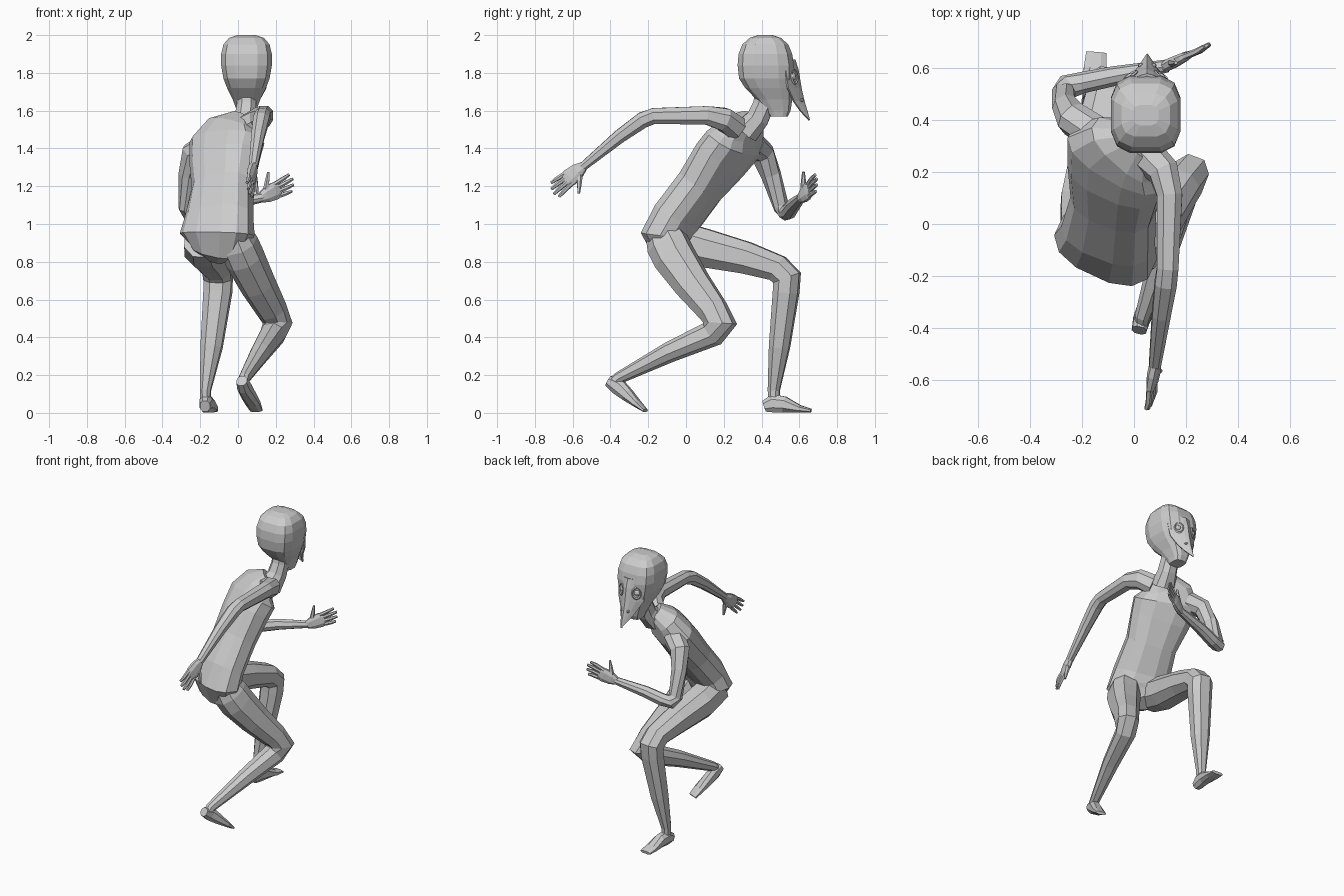
import bpy, bmesh, math
from mathutils import Vector as V


def loft(name, rings, hint=None, axis=None, sides=8, box=0.85):
    """Skin of elliptical rings (x, y, z, half width, half depth) along a path."""
    pts = [V(r[:3]) for r in rings]
    n = len(pts)
    if hint is None:                       # bend plane normal
        hint = (pts[1] - pts[0]).cross(pts[-1] - pts[-2])
    bm = bmesh.new()
    loops = []
    for k, r in enumerate(rings):
        d0 = (pts[max(k, 1)] - pts[max(k, 1) - 1]).normalized()
        j = min(k, n - 2)
        d1 = (pts[j + 1] - pts[j]).normalized()
        t = V(axis) if axis else (d0 + d1).normalized()
        h = V(hint[k]) if isinstance(hint, list) else V(hint)
        lat = (h - t * h.dot(t)).normalized()
        fwd = t.cross(lat)
        miter = 1 if axis else min(1.2, 1 / max(0.3, t.dot(d1)))
        loop = []
        for i in range(sides):
            a = 2 * math.pi * (i + 0.5) / sides
            c, s = math.cos(a), math.sin(a)
            c = math.copysign(abs(c) ** box, c)
            s = math.copysign(abs(s) ** box, s)
            b = r[4] if len(r) > 4 else r[3]
            loop.append(bm.verts.new(pts[k] + lat * c * r[3] + fwd * s * b * miter))
        loops.append(loop)
    for A, B in zip(loops, loops[1:]):
        for i in range(sides):
            q = (i + 1) % sides
            bm.faces.new((A[i], A[q], B[q], B[i]))
    bm.faces.new(loops[0])
    bm.faces.new(loops[-1])
    return finish(name, bm)


def finish(name, bm):
    bmesh.ops.recalc_face_normals(bm, faces=bm.faces)
    me = bpy.data.meshes.new(name)
    bm.to_mesh(me)
    bm.free()
    ob = bpy.data.objects.new(name, me)
    bpy.context.collection.objects.link(ob)
    return ob


def hand(side, wrist, along, across, thumb):
    """Palm, four slightly spread fingers and a thumb."""
    w, d, a = V(wrist), V(along).normalized(), V(across).normalized()
    n = d.cross(a).normalized()
    loft(side + "_palm", [(*(w + d * s), hw, ht) for s, hw, ht in
         ((-0.01, .026, .022), (.03, .042, .024), (.085, .05, .019), (.115, .042, .012))],
         hint=a)
    for i in range(4):
        u = i - 1.5
        base = w + d * .095 + a * u * .022
        dirn = (d + a * u * .075).normalized()
        length = (.085, .105, .112, .10)[i]
        loft(f"{side}_finger_{i + 1}", [(*base, .0125), (*(base + dirn * length * .6 + n * .004), .0115),
             (*(base + dirn * length), .008)], hint=a, sides=6)
    t = V(thumb).normalized()
    base = w + d * .035 + a * .024
    loft(side + "_thumb", [(*base, .017), (*(base + t * .05), .013), (*(base + t * .10), .007)],
         hint=n, sides=6)


# Torso: leaning forward, twisted, shoulders rolled
hips, ribs = (.9, -.42, 0), (.87, -.44, .18)
loft("torso", [(-.115, -.03, .825, .06, .05), (-.11, -.07, .87, .14, .095),
               (-.11, -.09, .945, .205, .115), (-.10, -.045, 1.04, .185, .115),
               (-.08, .075, 1.2, .168, .115), (-.068, .18, 1.34, .198, .12),
               (-.058, .255, 1.43, .215, .115), (-.03, .285, 1.50, .165, .09),
               (.02, .32, 1.55, .075, .06)],
     hint=[hips] * 4 + [(.9, -.44, .06)] + [ribs] * 4, sides=12, box=.8)
loft("neck", [(.02, .32, 1.49, .08, .075), (.04, .38, 1.56, .06, .063),
              (.045, .41, 1.63, .054, .06), (.045, .43, 1.72, .055, .06)], hint=(1, 0, 0))

# Head
cx = .045
head = [(1.57, .044, .44, .54), (1.60, .052, .42, .555), (1.66, .075, .37, .565),
        (1.72, .105, .31, .572), (1.77, .125, .278, .575), (1.84, .137, .27, .575),
        (1.90, .137, .275, .565), (1.95, .125, .295, .545), (1.985, .095, .335, .505),
        (2.0, .05, .38, .46)]
loft("head", [(cx, (a + b) / 2, z, w, (b - a) / 2) for z, w, a, b in head],
     hint=(1, 0, 0), axis=(0, 0, 1), sides=12, box=.62)

# Beaked mask: curved sheet running down to a point
bm = bmesh.new()
rows = []
for z, hw, y, drop in ((1.87, .07, .58, .025), (1.81, .11, .598, .07), (1.72, .10, .612, .07),
                       (1.65, .062, .628, .055), (1.60, .035, .643, .035), (1.55, .004, .657, .003)):
    rows.append([bm.verts.new((cx + .006 + u * hw, y - drop * abs(u) ** 1.3, z))
                 for u in (-1, -.6, -.25, 0, .25, .6, 1)])
for A, B in zip(rows, rows[1:]):
    for i in range(6):
        bm.faces.new((A[i], A[i + 1], B[i + 1], B[i]))
mask = finish("beak_mask", bm)
mod = mask.modifiers.new("thickness", "SOLIDIFY")
mod.thickness = .01

# Eyes, rims and nostrils
for s, side in ((-1, "left"), (1, "right")):
    turn = (math.radians(-83), 0, math.radians(-32 * s))
    bpy.ops.mesh.primitive_torus_add(major_segments=12, minor_segments=4, major_radius=.031,
                                     minor_radius=.006, location=(cx + s * .058, .573, 1.78),
                                     rotation=turn)
    rim = bpy.context.object
    rim.name = side + "_eye_rim"
    rim.scale = (.9, 1.2, 1)
    bpy.ops.mesh.primitive_uv_sphere_add(segments=10, ring_count=6, radius=.022,
                                         location=(cx + s * .056, .561, 1.78))
    bpy.context.object.name = side + "_eye"
    bpy.ops.mesh.primitive_uv_sphere_add(segments=8, ring_count=4, radius=.010,
                                         location=(cx + .006 + s * .026, .612, 1.655))
    bpy.context.object.name = side + "_nostril"

# Arms: left bent across the front, right stretched behind
loft("left_arm", [(-.15, .35, 1.42, .07), (-.235, .405, 1.375, .062), (-.262, .45, 1.26, .052),
                  (-.272, .505, 1.09, .043), (-.255, .53, 1.06, .042), (-.20, .545, 1.065, .040),
                  (-.08, .57, 1.10, .037), (.13, .61, 1.14, .024)])
hand("left", (.125, .61, 1.14), (.18, .09, .09), (-.3, -.1, .95), (.15, .0, 1))
loft("right_arm", [(.05, .26, 1.51, .07), (.115, .20, 1.555, .062), (.138, .11, 1.575, .052),
                   (.13, -.17, 1.572, .044), (.122, -.23, 1.55, .045), (.105, -.35, 1.465, .038),
                   (.08, -.55, 1.30, .024)], hint=(1, .1, 0))
hand("right", (.08, -.55, 1.30), (-.02, -.14, -.115), (.3, .6, -.72), (.2, -.05, -1))

# Legs: left planted in front, right pushing off behind
loft("left_leg", [(-.19, -.06, .92, .10, .105), (-.18, .10, .872, .108, .108),
                  (-.145, .32, .82, .095, .09), (-.112, .485, .765, .08, .074),
                  (-.105, .535, .715, .08, .072), (-.107, .53, .64, .078, .071),
                  (-.14, .495, .35, .060, .057), (-.172, .465, .12, .030, .033),
                  (-.172, .465, .06, .028, .03)], hint=(1, -.15, 0))
loft("right_leg", [(-.03, -.13, .98, .075, .09), (.005, -.095, .89, .10, .115),
                   (.035, -.06, .82, .102, .115),
                   (.105, .035, .68, .092, .10), (.18, .14, .545, .078, .083),
                   (.21, .18, .475, .074, .075), (.187, .14, .42, .068, .068),
                   (.12, -.09, .32, .054, .053), (.035, -.355, .185, .031, .031),
                   (.03, -.385, .16, .027, .027)])

# Feet
loft("left_foot", [(-.175, .415, .035, .028, .032), (-.17, .46, .05, .036, .05),
                   (-.16, .52, .045, .04, .045), (-.15, .60, .022, .047, .021),
                   (-.145, .662, .012, .042, .010)], hint=(1, -.15, 0))
loft("right_foot", [(.02, -.41, .17, .03, .03), (.032, -.36, .14, .036, .045),
                    (.055, -.31, .095, .04, .036), (.08, -.26, .05, .042, .022),
                    (.098, -.215, .012, .036, .010)], hint=(1, -.3, 0))
